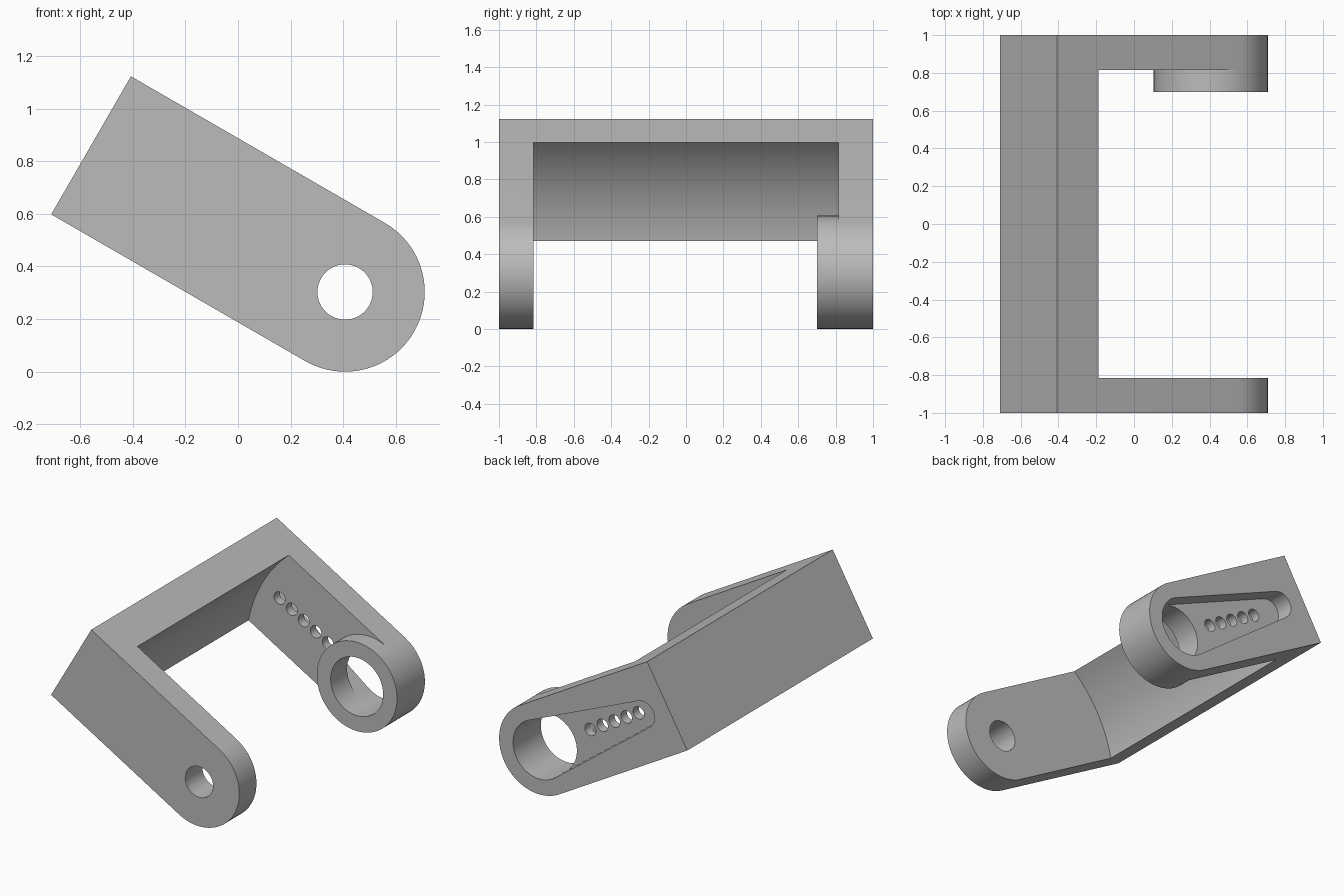
import bpy, bmesh
from math import pi, sin, cos, asin, radians, hypot

cube = bpy.data.objects.get("Cube")
if cube:
    bpy.data.objects.remove(cube, do_unlink=True)

grey = bpy.data.materials.new("plain grey")
grey.use_nodes = True
COLOUR = (0.5, 0.5, 0.5, 1)
grey.diffuse_color = COLOUR
grey.node_tree.nodes["Principled BSDF"].inputs["Base Color"].default_value = COLOUR

# Main dimensions, in a frame with the pivot at the origin and the arm along -x
R = 0.303            # half width of the arms
LENGTH = 1.115       # pivot to closed end
ARM = 0.815          # inner face of the arms
BOSS = 0.70          # inner face of the boss
BORE = 0.198
CLEAR = hypot(0.862, R)


def arc(cx, r, start, end, steps):
    angles = [start + (end - start) * i / steps for i in range(steps + 1)]
    return [(cx + r * cos(a), r * sin(a)) for a in angles]


def circle(cx, r, steps=64):
    return arc(cx, r, 0, 2 * pi, steps)[:-1]


def prism(name, profile, y0, y1):
    """Extrude an x-z profile from y0 to y1."""
    bm = bmesh.new()
    face = bm.faces.new([bm.verts.new((x, y0, z)) for x, z in profile])
    ext = bmesh.ops.extrude_face_region(bm, geom=[face])
    verts = [g for g in ext["geom"] if isinstance(g, bmesh.types.BMVert)]
    bmesh.ops.translate(bm, verts=verts, vec=(0, y1 - y0, 0))
    bmesh.ops.recalc_face_normals(bm, faces=bm.faces)
    mesh = bpy.data.meshes.new(name)
    bm.to_mesh(mesh)
    bm.free()
    mesh.materials.append(grey)
    obj = bpy.data.objects.new(name, mesh)
    bpy.context.collection.objects.link(obj)
    return obj


def cut(target, profile, y0, y1):
    """Subtract a prism and discard the cutter."""
    cutter = prism("cutter", profile, y0, y1)
    cutter.hide_render = True
    mod = target.modifiers.new("cut", 'BOOLEAN')
    mod.operation = 'DIFFERENCE'
    mod.solver = 'EXACT'
    mod.object = cutter
    bpy.context.view_layer.objects.active = target
    bpy.ops.object.modifier_apply(modifier=mod.name)
    bpy.data.objects.remove(cutter, do_unlink=True)


# Fork: rounded block with a cylindrical clearance between its two arms
outline = arc(0, R, -pi / 2, pi / 2, 32) + [(-LENGTH, R), (-LENGTH, -R)]
fork = prism("fork_bracket", outline, -1, 1)
cut(fork, circle(0, CLEAR, 128), -ARM, ARM)

# Pivot hole in the front arm
cut(fork, circle(0, 0.105), -1.1, -0.7)

# Tapered pocket in the back arm, tangent to the bore and the small end
END, END_R = 0.9, 0.09
t = pi / 2 + asin((BORE - END_R) / END)
pocket = arc(0, BORE, -t, t, 48) + arc(-END, END_R, t, 2 * pi - t, 24)
cut(fork, pocket, 0.877, 1.1)
cut(fork, circle(0, BORE), 0.75, 0.95)

# Row of small holes through the pocket floor
for i in range(5):
    cut(fork, circle(-0.346 - 0.105 * i, 0.042, 32), 0.75, 0.95)

# Boss ring on the inside of the back arm
boss = prism("bore_boss", circle(0, R), BOSS, ARM)
cut(boss, circle(0, BORE), BOSS - 0.1, ARM + 0.1)

# Tilt everything into place and shade
for obj in (fork, boss):
    obj.rotation_euler = (0, radians(30), 0)
    obj.location = (0.407, 0, R)
    bpy.ops.object.select_all(action='DESELECT')
    obj.select_set(True)
    bpy.context.view_layer.objects.active = obj
    bpy.ops.object.shade_smooth_by_angle(angle=radians(25))
